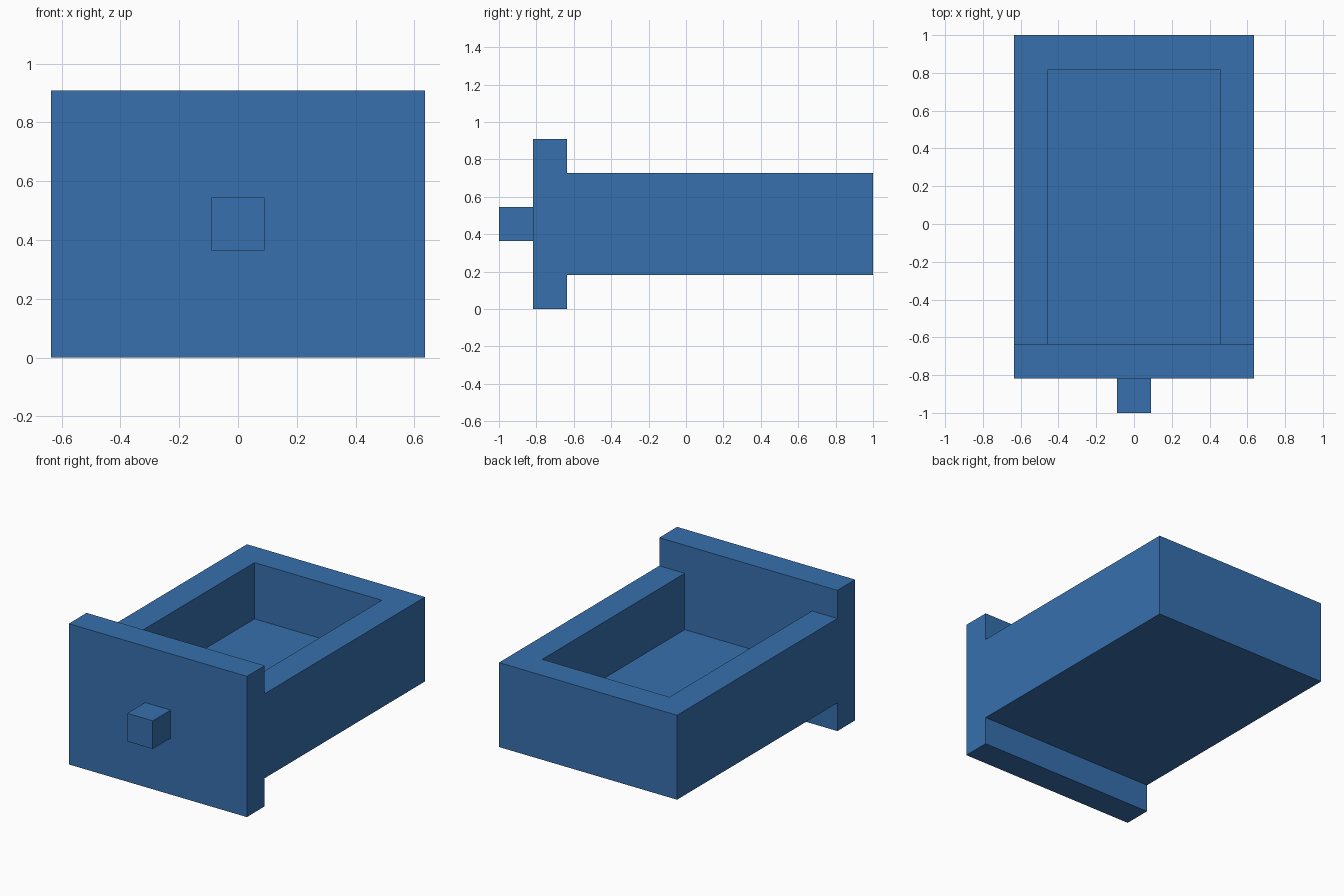
import bpy
import bmesh
from mathutils import Vector

if "Cube" in bpy.data.objects:
    bpy.data.objects.remove(bpy.data.objects["Cube"])

U = 1 / 11  # modelling unit: the drawer is 22 units long

blue = bpy.data.materials.new("drawer_blue")
blue.diffuse_color = (0.038, 0.16, 0.42, 1)
blue.use_nodes = True
blue.node_tree.nodes["Principled BSDF"].inputs["Base Color"].default_value = blue.diffuse_color


def box(name, lo, hi, open_side=None):
    """Box between two corners in units; open_side drops the face with that normal."""
    lo, hi = Vector(lo) * U, Vector(hi) * U
    bm = bmesh.new()
    bmesh.ops.create_cube(bm, size=1)
    bmesh.ops.scale(bm, vec=hi - lo, verts=bm.verts)
    bmesh.ops.translate(bm, vec=(lo + hi) / 2, verts=bm.verts)
    bm.normal_update()
    if open_side:
        hidden = [f for f in bm.faces if f.normal.dot(Vector(open_side)) > 0.9]
        bmesh.ops.delete(bm, geom=hidden, context='FACES')
    mesh = bpy.data.meshes.new(name)
    bm.to_mesh(mesh)
    bm.free()
    mesh.materials.append(blue)
    obj = bpy.data.objects.new(name, mesh)
    bpy.context.collection.objects.link(obj)
    return obj


# Front panel and square knob
box("front_panel", (-7, -9, 0), (7, -7, 10))
box("knob", (-1, -11, 4), (1, -9, 6), open_side=(0, 1, 0))

# Tray, hollowed from the top right up to the front panel
tray = box("tray", (-7, -7, 2), (7, 11, 8))
cutter = box("cavity_cutter", (-5, -8, 4), (5, 9, 10))
cutter.hide_render = True
cutter.hide_viewport = True
cutter.display_type = 'WIRE'
cut = tray.modifiers.new("cavity", 'BOOLEAN')
cut.operation = 'DIFFERENCE'
cut.solver = 'EXACT'
cut.object = cutter
